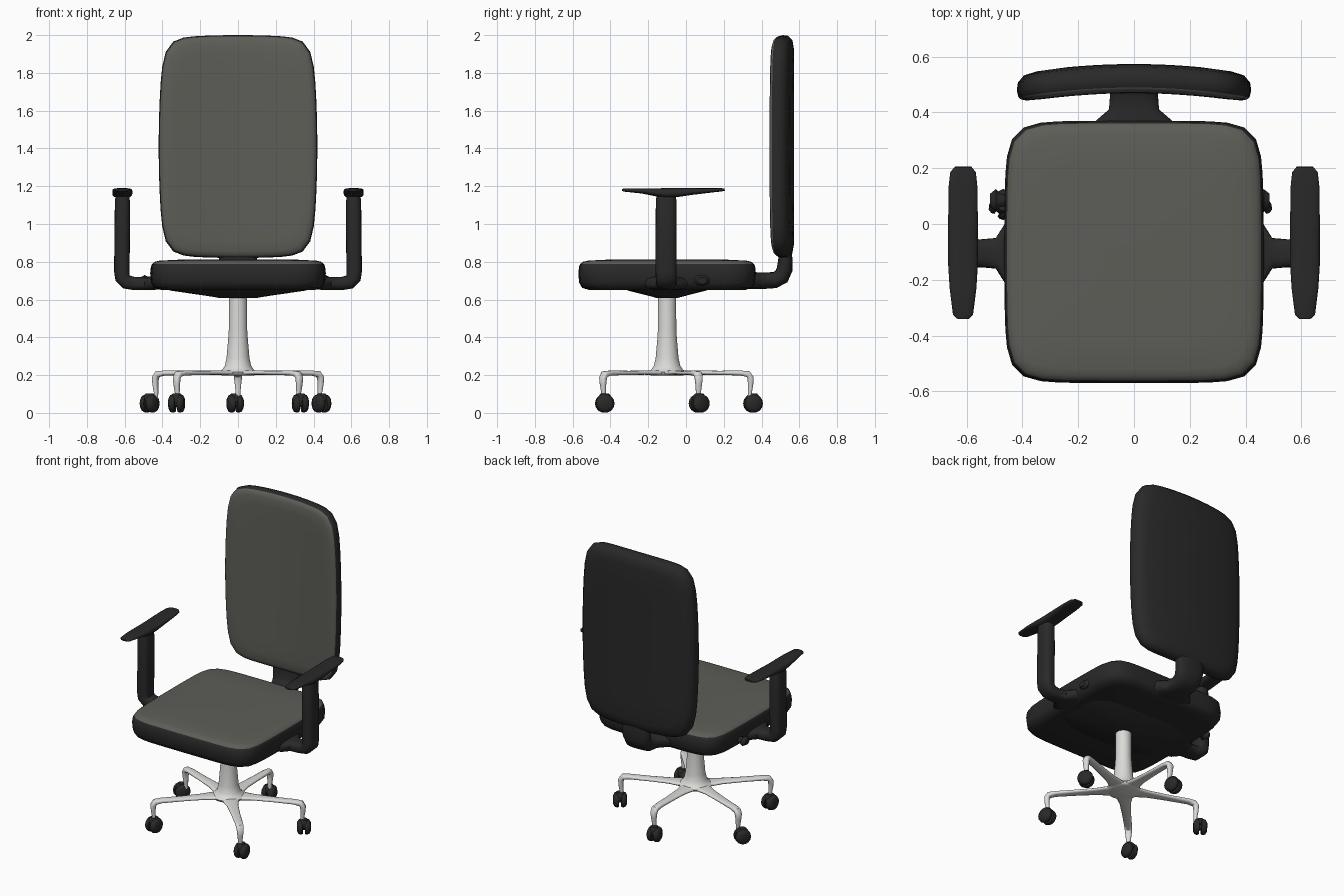
import bpy, bmesh, math
from mathutils import Matrix, Vector


def material(name, col):
    m = bpy.data.materials.new(name)
    m.diffuse_color = (*col, 1)
    return m


GREY = material("grey fabric", (0.11, 0.11, 0.097))
BLACK = material("black plastic", (0.022, 0.022, 0.022))
SILVER = material("silver metal", (0.70, 0.70, 0.68))


def skin(name, rings, mats, split=10**6, angle=50):
    """Join closed rings of points into a capped solid; bands from split on use the second material."""
    bm = bmesh.new()
    vr = [[bm.verts.new(p) for p in r] for r in rings]
    n = len(vr[0])
    for k in range(len(vr) - 1):
        for i in range(n):
            j = (i + 1) % n
            f = bm.faces.new((vr[k][i], vr[k][j], vr[k + 1][j], vr[k + 1][i]))
            f.material_index = int(k >= split)
    bm.faces.new(vr[0][::-1])
    bm.faces.new(vr[-1]).material_index = len(mats) - 1
    bmesh.ops.recalc_face_normals(bm, faces=bm.faces)
    me = bpy.data.meshes.new(name)
    bm.to_mesh(me)
    bm.free()
    for m in mats:
        me.materials.append(m)
    for p in me.polygons:
        p.use_smooth = True
    me.set_sharp_from_angle(angle=math.radians(angle))
    ob = bpy.data.objects.new(name, me)
    bpy.context.collection.objects.link(ob)
    return ob


def outline(n, count):
    """Unit superellipse sampled evenly by angle."""
    pts = []
    for i in range(count):
        a = 2 * math.pi * (i + 0.5) / count
        c, s = math.cos(a), math.sin(a)
        r = (abs(c) ** n + abs(s) ** n) ** (-1 / n)
        pts.append((c * r, s * r))
    return pts


def loft(name, hx, hy, n, rings, mats, matrix, count=64, barrel=0.0, bend=0.0, **kw):
    """Stack of (inset, height) outlines, optionally barrelled and bent backwards."""
    out = []
    for d, h in rings:
        ring = []
        for u, v in outline(n, count):
            x = u * (hx - d) * (1 - barrel * v * v)
            y = v * (hy - d) * (1 - barrel * 0.4 * u * u)
            ring.append(matrix @ Vector((x, y, h + bend * x * x)))
        out.append(ring)
    return skin(name, out, mats, **kw)


def sweep(name, origin, azim, stations, mat, n=3, count=20):
    """Sweep along an upright path of (reach, z, half thickness, half width)."""
    fwd = Vector((math.cos(azim), math.sin(azim), 0))
    side = Vector((-math.sin(azim), math.cos(azim), 0))
    up = Vector((0, 0, 1))
    pts = [fwd * s[0] + up * s[1] + Vector(origin) for s in stations]
    rings = []
    for i, s in enumerate(stations):
        t = (pts[min(i + 1, len(pts) - 1)] - pts[max(i - 1, 0)]).normalized()
        nrm = side.cross(t)
        rings.append([pts[i] + side * (u * s[3]) + nrm * (v * s[2])
                      for u, v in outline(n, count)])
    return skin(name, rings, [mat])


T = Matrix.Translation
CY = -0.10  # centre line of seat and base

# Seat: black shell with grey cushion top
loft("seat", 0.465, 0.47, 8,
     [(0.3, 0.65), (0.06, 0.65), (0.02, 0.662), (0.004, 0.69), (0, 0.74), (0.004, 0.775),
      (0.010, 0.788), (0.025, 0.80), (0.05, 0.806), (0.15, 0.811), (0.35, 0.813)],
     [BLACK, GREY], T((0, CY, 0)), barrel=0.02, split=6)

# Shallow underside housing
loft("seat_mechanism", 1, 1, 4, [(0, 0.657), (0.05, 0.648), (0.68, 0.613), (0.75, 0.607)],
     [BLACK], T((0, CY, 0)) @ Matrix.Diagonal((0.38, 0.22, 1, 1)), count=40)

# Backrest: curved slab, grey on its front face
loft("backrest", 0.42, 0.59, 9,
     [(0.4, 0), (0.3, 0), (0.18, 0), (0.07, 0.002), (0.025, 0.010), (0.004, 0.032), (0, 0.06),
      (0.006, 0.084), (0.015, 0.094), (0.035, 0.101), (0.09, 0.104), (0.18, 0.104),
      (0.3, 0.104), (0.4, 0.104)],
     [BLACK, GREY], T((0, 0.573, 1.41)) @ Matrix.Rotation(math.pi / 2, 4, 'X'),
     barrel=0.07, bend=0.2, split=7)

# Bar joining seat and backrest
sweep("back_support", (0, 0, 0), math.pi / 2,
      [(0.25, 0.70, 0.045, 0.2), (0.35, 0.70, 0.045, 0.16), (0.41, 0.70, 0.044, 0.09),
       (0.47, 0.703, 0.043, 0.085), (0.505, 0.722, 0.044, 0.088), (0.522, 0.76, 0.042, 0.095),
       (0.526, 0.81, 0.038, 0.1), (0.526, 0.90, 0.03, 0.1)], BLACK)

# Armrests: bent post and tapered pad on each side
for side, sx, az in (("right", 1, 0), ("left", -1, math.pi)):
    sweep(side + "_arm", (0, CY - 0.005, 0), az,
          [(0.40, 0.69, 0.035, 0.14), (0.46, 0.686, 0.036, 0.11), (0.495, 0.685, 0.035, 0.055),
           (0.55, 0.685, 0.035, 0.05), (0.59, 0.693, 0.038, 0.052), (0.611, 0.715, 0.041, 0.055),
           (0.615, 0.75, 0.041, 0.056), (0.613, 0.95, 0.041, 0.056), (0.612, 1.12, 0.040, 0.055),
           (0.612, 1.155, 0.035, 0.05)], BLACK)
    sweep(side + "_arm_pad", (sx * 0.6125, 0, 0), math.pi / 2,
          [(-0.34, 1.180, 0.005, 0.02), (-0.325, 1.180, 0.009, 0.036), (-0.23, 1.175, 0.014, 0.048),
           (-0.15, 1.167, 0.022, 0.053), (-0.10, 1.164, 0.026, 0.053), (-0.05, 1.166, 0.024, 0.053),
           (0.03, 1.172, 0.018, 0.053), (0.13, 1.178, 0.012, 0.052), (0.185, 1.181, 0.009, 0.046),
           (0.205, 1.182, 0.006, 0.03)], BLACK)

# Adjustment knobs under the seat edge
for side, az, reach in (("left", math.pi, 0.515), ("right", 0, 0.485)):
    sweep(side + "_knob", (0, 0.085, 0.70), az,
          [(0.42, 0, 0.02, 0.02), (reach - 0.035, 0, 0.022, 0.025), (reach - 0.02, 0, 0.03, 0.042),
           (reach, 0, 0.018, 0.025)], BLACK, n=2, count=10)

# Gas column flaring into the hub, listed as (radius, z)
profile = [(0.085, 0.198), (0.10, 0.204), (0.105, 0.216), (0.085, 0.228), (0.070, 0.25),
           (0.061, 0.29), (0.056, 0.35), (0.053, 0.38), (0.049, 0.44), (0.048, 0.62)]
loft("column", 0, 0, 2, [(-r, z) for r, z in profile], [SILVER], T((0, CY, 0)), count=28)

# Five-star base: leg tip offset, caster position, caster turn in degrees
legs = [(0.445, 0.17, 0.442, 0.07, 35), (-0.445, 0.17, -0.468, 0.07, -35),
        (0.33, -0.345, 0.33, -0.43, 8), (-0.33, -0.345, -0.325, -0.43, -8),
        (0, 0.45, -0.015, 0.355, 12)]
half = [(0.020, 0.006), (0.046, 0.007), (0.050, 0.018), (0.045, 0.033), (0.028, 0.042)]
wheel = [(-r, -z) for r, z in reversed(half)] + [(-r, z) for r, z in half]
for i, (dx, dy, wx, wy, turn) in enumerate(legs, 1):
    L = math.hypot(dx, dy)
    sweep(f"base_leg_{i}", (0, CY, 0), math.atan2(dy, dx),
          [(0.02, 0.211, 0.013, 0.065), (0.09, 0.212, 0.012, 0.05), (0.16, 0.213, 0.011, 0.035),
           (0.28, 0.212, 0.011, 0.028), (L - 0.06, 0.211, 0.013, 0.024),
           (L - 0.02, 0.205, 0.017, 0.023), (L - 0.008, 0.185, 0.017, 0.021),
           (L - 0.008, 0.15, 0.014, 0.017), (L - 0.012, 0.11, 0.011, 0.013),
           (L - 0.012, 0.06, 0.009, 0.010)], SILVER, count=16)
    # Twin-wheel caster, turned as one grooved profile
    loft(f"caster_{i}", 0, 0, 2, wheel, [BLACK],
         T((wx, wy, 0.05)) @ Matrix.Rotation(math.radians(turn), 4, 'Z')
         @ Matrix.Rotation(math.pi / 2, 4, 'Y'), count=14)
    # Caster hood over the wheels
    loft(f"caster_hood_{i}", 0, 0, 2, [(-0.034, 0.055), (-0.036, 0.085), (-0.022, 0.102)],
         [BLACK], T((wx, wy, 0)), count=14)
